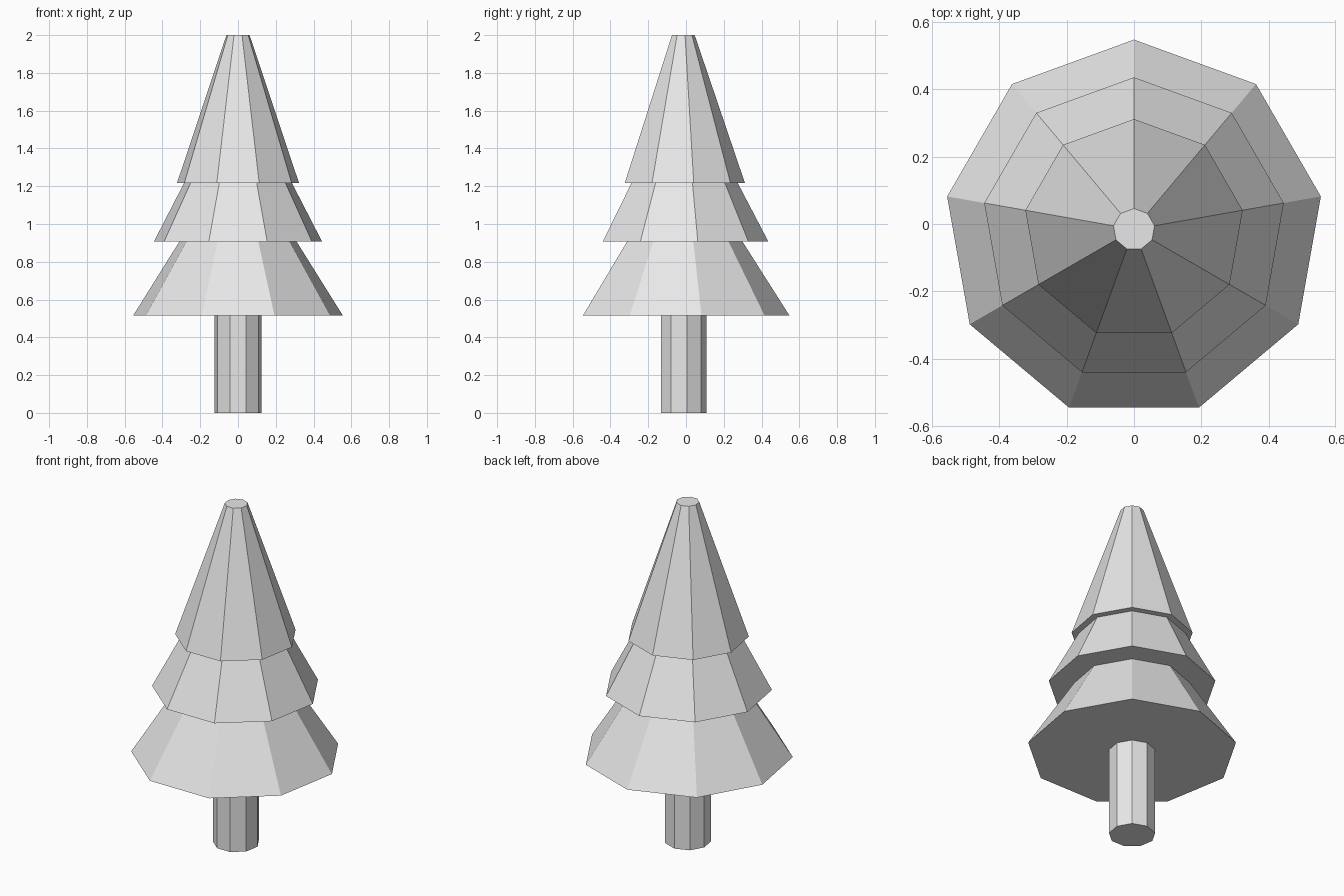
import bpy, bmesh, math

if "Cube" in bpy.data.objects:
    bpy.data.objects.remove(bpy.data.objects["Cube"])

SIDES = 9
CENTRE_Y = -0.016


def material(name, rgb):
    m = bpy.data.materials.new(name)
    m.diffuse_color = (*rgb, 1.0)
    m.use_nodes = True
    m.node_tree.nodes["Principled BSDF"].inputs["Base Color"].default_value = m.diffuse_color
    return m


def frustum(name, r_low, r_high, z_low, z_high, mat):
    """Closed nine-sided tapered prism with one corner pointing to +y."""
    bm = bmesh.new()
    rings = []
    for r, z in ((r_low, z_low), (r_high, z_high)):
        ring = []
        for i in range(SIDES):
            a = math.pi / 2 + 2 * math.pi * i / SIDES
            ring.append(bm.verts.new((r * math.cos(a), CENTRE_Y + r * math.sin(a), z)))
        rings.append(ring)
    low, high = rings
    for i in range(SIDES):
        j = (i + 1) % SIDES
        bm.faces.new((low[i], low[j], high[j], high[i]))
    bm.faces.new(low[::-1])
    bm.faces.new(high)
    mesh = bpy.data.meshes.new(name)
    bm.to_mesh(mesh)
    bm.free()
    mesh.materials.append(mat)
    obj = bpy.data.objects.new(name, mesh)
    bpy.context.collection.objects.link(obj)
    return obj


grey = material("light grey", (0.8, 0.8, 0.8))

# Trunk
frustum("trunk", 0.125, 0.125, 0.0, 0.515, grey)

# Foliage tiers, each one sitting on the narrower top of the one below
frustum("lower_foliage", 0.564, 0.315, 0.515, 0.907, grey)
frustum("middle_foliage", 0.452, 0.290, 0.907, 1.217, grey)
frustum("upper_foliage", 0.328, 0.062, 1.217, 2.0, grey)
